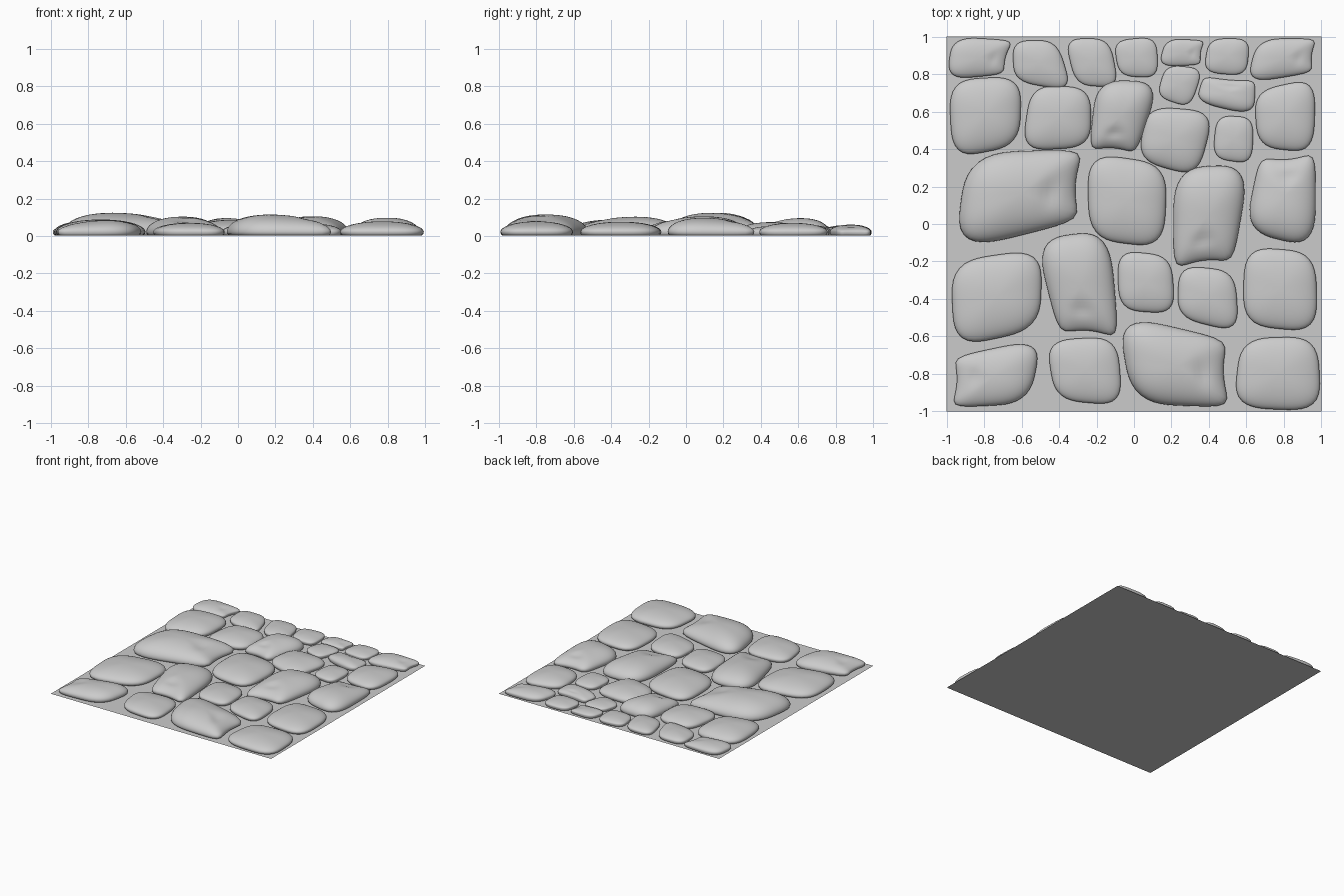
import bpy, bmesh
from math import cos, sin, pi, exp, sqrt

if "Cube" in bpy.data.objects:
    bpy.data.objects.remove(bpy.data.objects["Cube"])

SEGMENTS, RINGS = 48, 14
RIM = 0.022          # height of the widest line of each stone
RIGHT, TOP, LEFT, BOTTOM = range(4)
count = 0


def stone(height, bl, br, tr, tl, tail=None):
    """Pillow stone inside a four-cornered outline; a tail side is notched and dented."""
    global count
    count += 1
    bm = bmesh.new()

    def place(u, v, z):
        for _ in range(tail or 0):
            u, v = -v, u
        a, b, c, d = (1-u)*(1-v)/4, (1+u)*(1-v)/4, (1+u)*(1+v)/4, (1-u)*(1+v)/4
        return bm.verts.new([a*bl[i] + b*br[i] + c*tr[i] + d*tl[i] for i in (0, 1)] + [z])

    def shape(r, ang):
        c, s = cos(ang), sin(ang)
        n = 3.3 if tail is None else 3.0 + 4.0*max(0, c)
        k = r / (abs(c)**n + abs(s)**n)**(1/n)
        u, v = c*k, s*k
        z = sqrt(max(0, 1 - r**2.1))
        if tail is not None:
            z *= 1 - 0.2*(u + 0.3) - 0.13*exp(-((u-0.5)/0.16)**2 - ((v+0.1)/0.35)**2)
            u -= 0.13*max(0, u)**2 * max(0, 1 - v*v)
        return u, v, RIM + (height - RIM)*z

    # underside edge, rim, then dome rings up to the crown
    angles = [2*pi*i/SEGMENTS for i in range(SEGMENTS)]
    rings = []
    for shrink, z in ((0.95, 0.003), (0.99, 0.011)):
        ring = []
        for a in angles:
            u, v, _ = shape(1, a)
            ring.append(place(u*shrink, v*shrink, z))
        rings.append(ring)
    for j in range(RINGS):
        r = cos(0.5*pi*j/RINGS)
        rings.append([place(*shape(r, a)) for a in angles])
    for low, high in zip(rings, rings[1:]):
        for i in range(SEGMENTS):
            k = (i+1) % SEGMENTS
            bm.faces.new((low[i], low[k], high[k], high[i]))
    crown = place(*shape(0, 0))
    for i in range(SEGMENTS):
        bm.faces.new((rings[-1][i], rings[-1][(i+1) % SEGMENTS], crown))
    bm.faces.new(rings[0][::-1])
    for f in bm.faces:
        f.smooth = True
    me = bpy.data.meshes.new(f"stone_{count:02d}")
    bm.to_mesh(me)
    bm.free()
    bpy.context.collection.objects.link(bpy.data.objects.new(me.name, me))


# flat mortar bed
bpy.ops.mesh.primitive_plane_add(size=2, location=(0, 0, 0))
bpy.context.object.name = "mortar_bed"

# back row of small stones
stone(.060, (-1.0, .77), (-.69, .80), (-.64, .98), (-.97, 1.0), RIGHT)
stone(.058, (-.64, .76), (-.33, .71), (-.41, .98), (-.65, .98))
stone(.054, (-.31, .74), (-.08, .73), (-.13, .99), (-.37, .99))
stone(.048, (-.08, .79), (.13, .78), (.12, 1.0), (-.11, .98))
stone(.045, (.13, .84), (.36, .85), (.38, .98), (.17, .99), RIGHT)
stone(.048, (.37, .81), (.60, .79), (.62, .99), (.40, .99))
stone(.062, (.60, .75), (.96, .81), (.98, .99), (.66, .99), RIGHT)
stone(.046, (.12, .68), (.30, .62), (.37, .83), (.17, .85))
stone(.058, (.33, .65), (.64, .58), (.65, .77), (.37, .79), TOP)

# second row
stone(.082, (-.97, .35), (-.61, .42), (-.60, .79), (-.99, .77))
stone(.072, (-.60, .39), (-.23, .41), (-.23, .73), (-.55, .74))
stone(.098, (-.24, .39), (.01, .37), (.14, .76), (-.20, .77), BOTTOM)
stone(.074, (.02, .34), (.34, .25), (.43, .60), (.07, .63))
stone(.052, (.42, .35), (.63, .32), (.64, .57), (.44, .58))
stone(.070, (.66, .41), (.96, .38), (.97, .78), (.64, .71))

# middle row of large stones
stone(.128, (-.96, -.15), (-.28, .02), (-.26, .40), (-.89, .38), RIGHT)
stone(.086, (-.24, -.08), (.16, -.13), (.18, .32), (-.25, .38))
stone(.108, (.21, -.25), (.53, -.21), (.62, .32), (.21, .30), BOTTOM)
stone(.100, (.59, -.04), (.97, -.13), (.97, .39), (.67, .36), TOP)

# fourth row
stone(.088, (-.96, -.66), (-.50, -.56), (-.49, -.13), (-.98, -.20))
stone(.106, (-.40, -.59), (-.08, -.62), (-.13, -.03), (-.53, -.08), BOTTOM)
stone(.064, (-.08, -.46), (.22, -.48), (.20, -.17), (-.09, -.14))
stone(.066, (.23, -.50), (.56, -.58), (.54, -.25), (.24, -.22))
stone(.076, (.58, -.54), (.98, -.58), (.97, -.15), (.59, -.12))

# front row
stone(.086, (-.98, -.98), (-.56, -.96), (-.49, -.61), (-.97, -.71), LEFT)
stone(.070, (-.42, -.94), (-.06, -.97), (-.09, -.60), (-.47, -.62))
stone(.118, (-.01, -.96), (.52, -.98), (.51, -.62), (-.09, -.48), RIGHT)
stone(.078, (.53, -.98), (1.0, -1.0), (.98, -.60), (.57, -.61))
